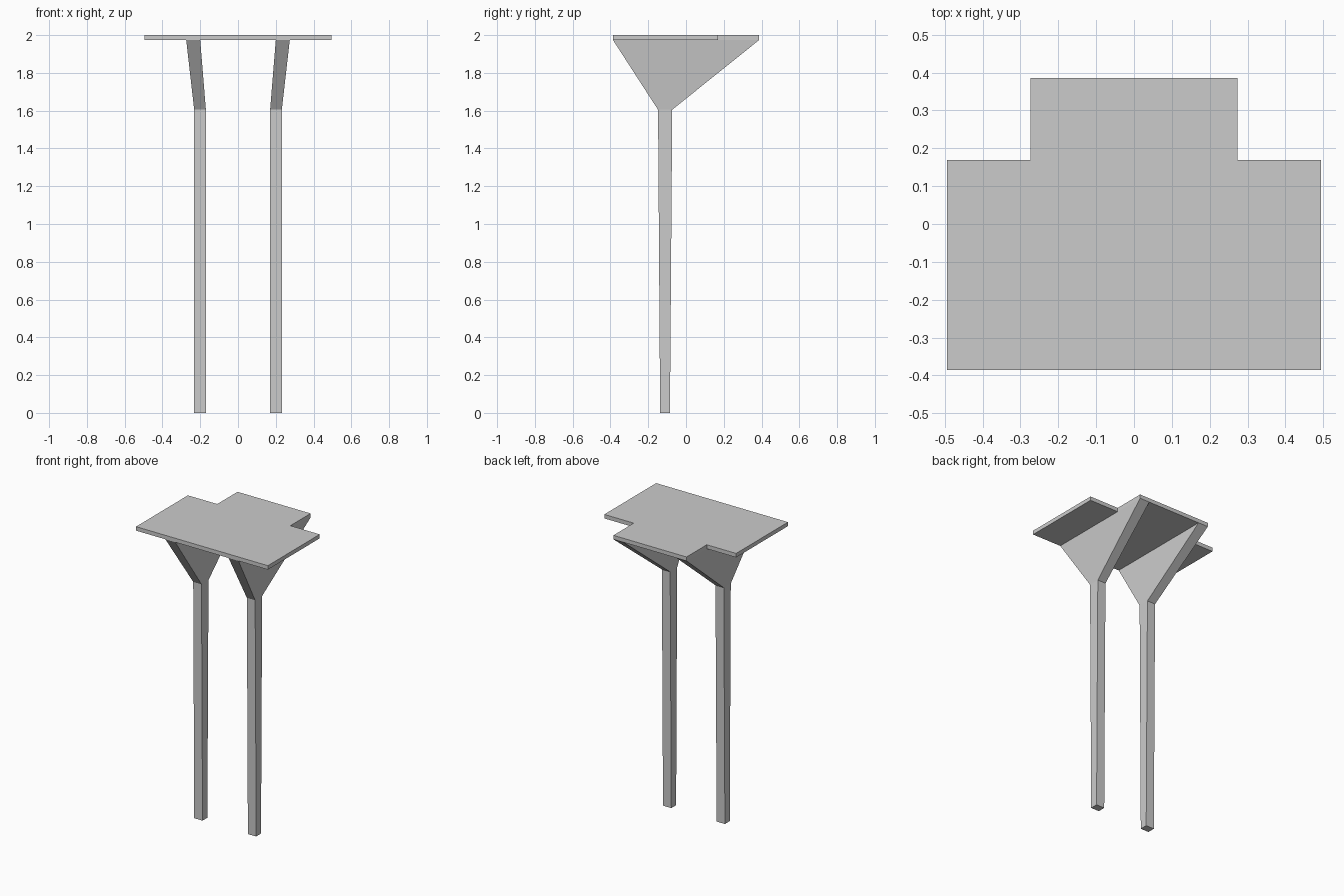
import bpy
import bmesh

if "Cube" in bpy.data.objects:
    bpy.data.objects.remove(bpy.data.objects["Cube"])


def loft(name, rings):
    """Solid through a stack of counter-clockwise rings of (x, y, z) points."""
    bm = bmesh.new()
    loops = [[bm.verts.new(p) for p in ring] for ring in rings]
    for low, high in zip(loops, loops[1:]):
        n = len(low)
        for i in range(n):
            j = (i + 1) % n
            bm.faces.new((low[i], low[j], high[j], high[i]))
    bm.faces.new(loops[0][::-1])
    bm.faces.new(loops[-1])
    bmesh.ops.recalc_face_normals(bm, faces=bm.faces)
    mesh = bpy.data.meshes.new(name)
    bm.to_mesh(mesh)
    bm.free()
    obj = bpy.data.objects.new(name, mesh)
    bpy.context.collection.objects.link(obj)
    return obj


def rect(x0, x1, y0, y1, z):
    return [(x0, y0, z), (x1, y0, z), (x1, y1, z), (x0, y1, z)]


TOP, UNDER, NECK = 2.0, 1.973, 1.605

# T-shaped top plate
outline = [(-0.494, -0.386), (0.494, -0.386), (0.494, 0.169), (0.274, 0.169),
           (0.274, 0.386), (-0.274, 0.386), (-0.274, 0.169), (-0.494, 0.169)]
loft("top_plate", [[(x, y, z) for x, y in outline] for z in (UNDER, TOP)])

# Tapered posts that flare outwards into brackets under the plate
support = loft("post_and_bracket", [
    rect(0.170, 0.232, -0.137, -0.085, 0),
    rect(0.170, 0.232, -0.148, -0.073, NECK),
    rect(0.200, 0.274, -0.386, 0.386, UNDER),
])
mirror = support.modifiers.new("mirror", 'MIRROR')
mirror.use_axis = (True, False, False)
